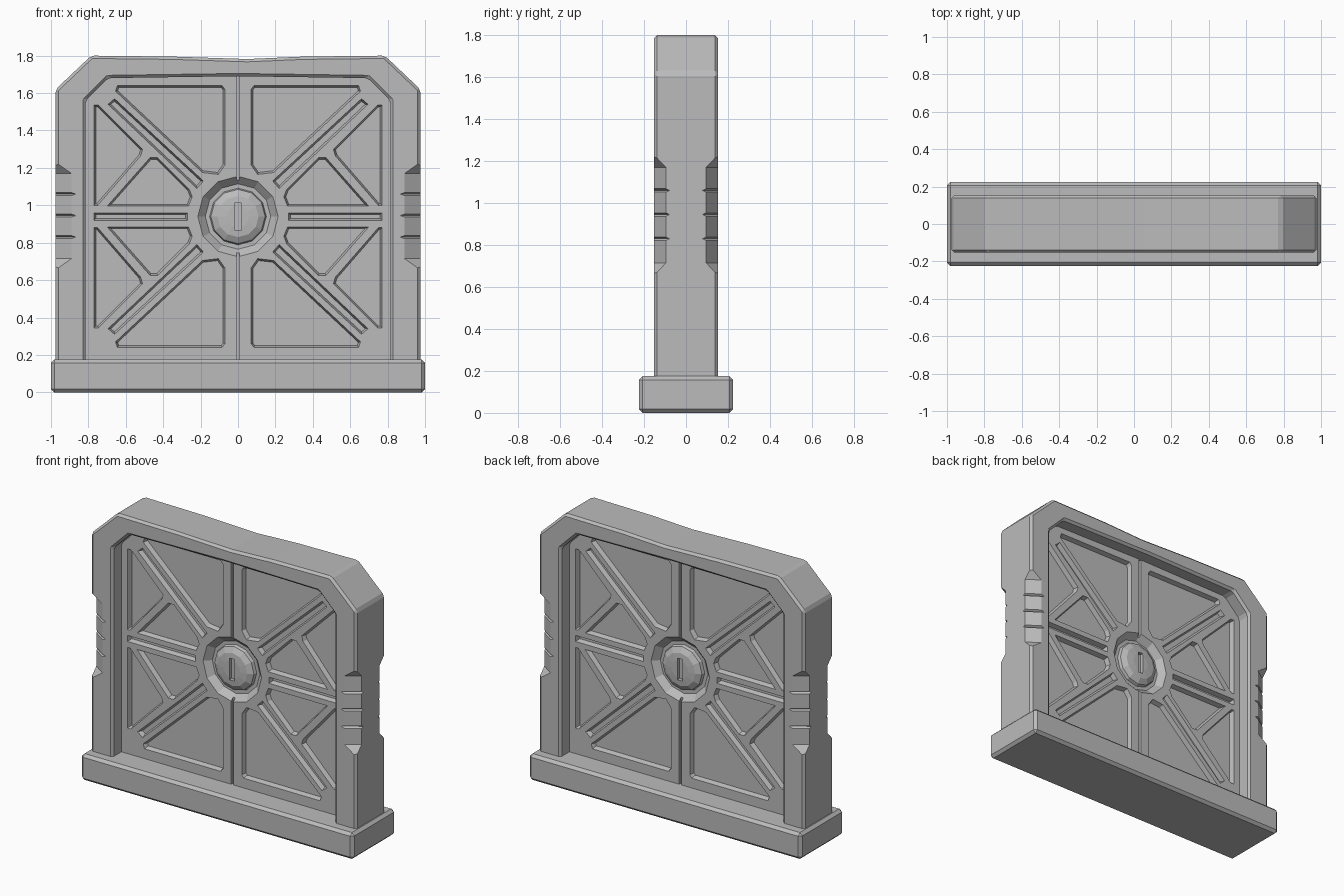
import bpy, bmesh
from math import sin, cos, pi
from mathutils import Vector

if "Cube" in bpy.data.objects:
    bpy.data.objects.remove(bpy.data.objects["Cube"], do_unlink=True)

GREY = (0.5, 0.5, 0.5, 1)
grey = bpy.data.materials.new("grey_metal")
grey.use_nodes = True
grey.diffuse_color = GREY
grey.node_tree.nodes["Principled BSDF"].inputs["Base Color"].default_value = GREY

HUB_Z = 0.94      # height of the door centre
FACE = 0.06       # door half thickness
FLOOR = 0.03      # half thickness inside the recesses


def add_object(name, bm):
    bmesh.ops.recalc_face_normals(bm, faces=bm.faces)
    mesh = bpy.data.meshes.new(name)
    bm.to_mesh(mesh)
    bm.free()
    mesh.materials.append(grey)
    obj = bpy.data.objects.new(name, mesh)
    bpy.context.collection.objects.link(obj)
    return obj


def loft(bm, loops):
    """Closed solid through loops of equal length."""
    rings = [[bm.verts.new(p) for p in loop] for loop in loops]
    n = len(rings[0])
    for a, b in zip(rings, rings[1:]):
        for i in range(n):
            j = (i + 1) % n
            bm.faces.new((a[i], a[j], b[j], b[i]))
    bm.faces.new(rings[0])
    bm.faces.new(rings[-1])


def at_y(points, y):
    return [(x, y, z) for x, z in points]


def box(bm, lo, hi):
    corners = [(lo[0], lo[2]), (hi[0], lo[2]), (hi[0], hi[2]), (lo[0], hi[2])]
    loft(bm, [at_y(corners, lo[1]), at_y(corners, hi[1])])


def shrink(points, d):
    """Inset a convex outline by d."""
    pts = [Vector(p) for p in points]
    n = len(pts)
    area = sum(pts[i].x * pts[(i + 1) % n].y - pts[(i + 1) % n].x * pts[i].y for i in range(n))
    d = d if area > 0 else -d
    out = []
    for i, p in enumerate(pts):
        a = (p - pts[i - 1]).normalized()
        b = (pts[(i + 1) % n] - p).normalized()
        na, nb = Vector((-a.y, a.x)), Vector((-b.y, b.x))
        out.append(p + (na + nb) * d / (1 + na.dot(nb)))
    return out


def apply(obj, kind, **settings):
    mod = obj.modifiers.new(kind.title(), kind)
    for key, value in settings.items():
        setattr(mod, key, value)
    with bpy.context.temp_override(object=obj, active_object=obj):
        bpy.ops.object.modifier_apply(modifier=mod.name)


def cut(obj, bm):
    tool = add_object("cutter", bm)
    tool.hide_render = True
    apply(obj, "BOOLEAN", operation="DIFFERENCE", solver="EXACT", object=tool)
    bpy.data.objects.remove(tool, do_unlink=True)


def ring(radius, y, sides=12):
    return [(radius * sin(2 * pi * i / sides), y, HUB_Z + radius * cos(2 * pi * i / sides))
            for i in range(sides)]


# Base plinth
bm = bmesh.new()
box(bm, (-1, -0.225, 0), (1, 0.225, 0.175))
base = add_object("base", bm)
apply(base, "BEVEL", width=0.018, segments=1)

# Arched frame with a slightly worn top edge
outer = [(-0.975, 0.1), (-0.975, 1.62), (-0.785, 1.8), (-0.35, 1.795), (0.05, 1.782),
         (0.35, 1.795), (0.785, 1.8), (0.975, 1.62), (0.975, 0.1)]
inner = [(0.815, 0.1), (0.815, 1.56), (0.695, 1.68), (0, 1.69),
         (-0.695, 1.68), (-0.815, 1.56), (-0.815, 0.1)]
bm = bmesh.new()
loft(bm, [at_y(outer + inner, -0.153), at_y(outer + inner, 0.153)])
frame = add_object("frame", bm)
apply(frame, "BEVEL", width=0.015, segments=1, limit_method="ANGLE")

# Grip notches on the four upright corners, then thin grooves across them
notches, grooves = bmesh.new(), bmesh.new()
for sx in (-1, 1):
    for sy in (-1, 1):
        p1 = Vector((sx * 0.89, sy * 0.153, 0))
        p2 = Vector((sx * 0.975, sy * 0.095, 0))
        mid = (p1 + p2) / 2
        corner = Vector((sx * 0.975, sy * 0.153, 0))
        tri = [mid + 2 * (p - mid) for p in (p1, p2, corner)]
        loops = []
        for z, rise in ((0.715, -0.12), (1.17, 0.12)):
            loops.append([tri[0] + Vector((0, 0, z)), tri[1] + Vector((0, 0, z)),
                          tri[2] + Vector((0, 0, z + rise))])
        loft(notches, loops)
        inward = (p2 - p1).orthogonal().normalized()
        inward = Vector((p2.y - p1.y, p1.x - p2.x, 0)).normalized()
        if inward.dot(mid - corner) < 0:
            inward = -inward
        for z in (0.83, 0.945, 1.06):
            up = Vector((0, 0, z))
            wedge = lambda p: [p - inward * 0.02 + up + Vector((0, 0, 0.02)),
                               p + inward * 0.014 + up,
                               p - inward * 0.02 + up - Vector((0, 0, 0.02))]
            loft(grooves, [wedge(tri[0]), wedge(tri[1])])
cut(frame, notches)
cut(frame, grooves)

# Door slab filling the opening
bm = bmesh.new()
slab = [(-0.83, 0.1), (-0.83, 1.57), (-0.7, 1.695), (0.7, 1.695), (0.83, 1.57), (0.83, 0.1)]
loft(bm, [at_y(slab, -FACE), at_y(slab, FACE)])
door = add_object("door", bm)

# Recess outlines for one quarter, as (x, height above the centre)
quarter = [
    [(0.07, 0.68), (0.085, 0.7), (0.645, 0.7), (0.655, 0.67), (0.19, 0.235),
     (0.105, 0.225), (0.07, 0.275)],
    [(0.695, 0.6), (0.66, 0.63), (0.185, 0.19), (0.22, 0.15)],
    [(0.77, 0.595), (0.745, 0.595), (0.51, 0.36), (0.52, 0.325), (0.75, 0.06), (0.77, 0.06)],
    [(0.70, 0.055), (0.47, 0.315), (0.43, 0.315), (0.26, 0.145), (0.245, 0.105), (0.265, 0.055)],
]
outlines = [[(sx * x, HUB_Z + sz * z) for x, z in shape]
            for shape in quarter for sx in (-1, 1) for sz in (-1, 1)]
outlines += [[(sx * x, HUB_Z + z) for x, z in
              ((0.27, -0.02), (0.77, -0.02), (0.77, 0.02), (0.27, 0.02))] for sx in (-1, 1)]
recesses, seams, dishes = bmesh.new(), bmesh.new(), bmesh.new()
for side in (-1, 1):
    for shape in outlines:
        loft(recesses, [at_y(shape, side * 0.1), at_y(shape, side * FACE),
                        at_y(shrink(shape, 0.01), side * FLOOR)])
    ys = sorted((side * 0.1, side * 0.04))
    box(seams, (-0.008, ys[0], 0.05), (0.008, ys[1], 1.8))
    loft(dishes, [ring(0.215, side * 0.1), ring(0.215, side * FACE), ring(0.175, side * 0.02)])
for tool in (recesses, seams, dishes):
    cut(door, tool)

# Faceted knob with a key slot on each side
for name, side in (("front_knob", -1), ("back_knob", 1)):
    bm = bmesh.new()
    loft(bm, [ring(0.155, side * 0.01), ring(0.145, side * 0.04), ring(0.11, side * 0.06),
              ring(0.06, side * 0.065)])
    knob = add_object(name, bm)
    slot = bmesh.new()
    ys = sorted((side * 0.04, side * 0.1))
    box(slot, (-0.018, ys[0], HUB_Z - 0.072), (0.018, ys[1], HUB_Z + 0.072))
    cut(knob, slot)
